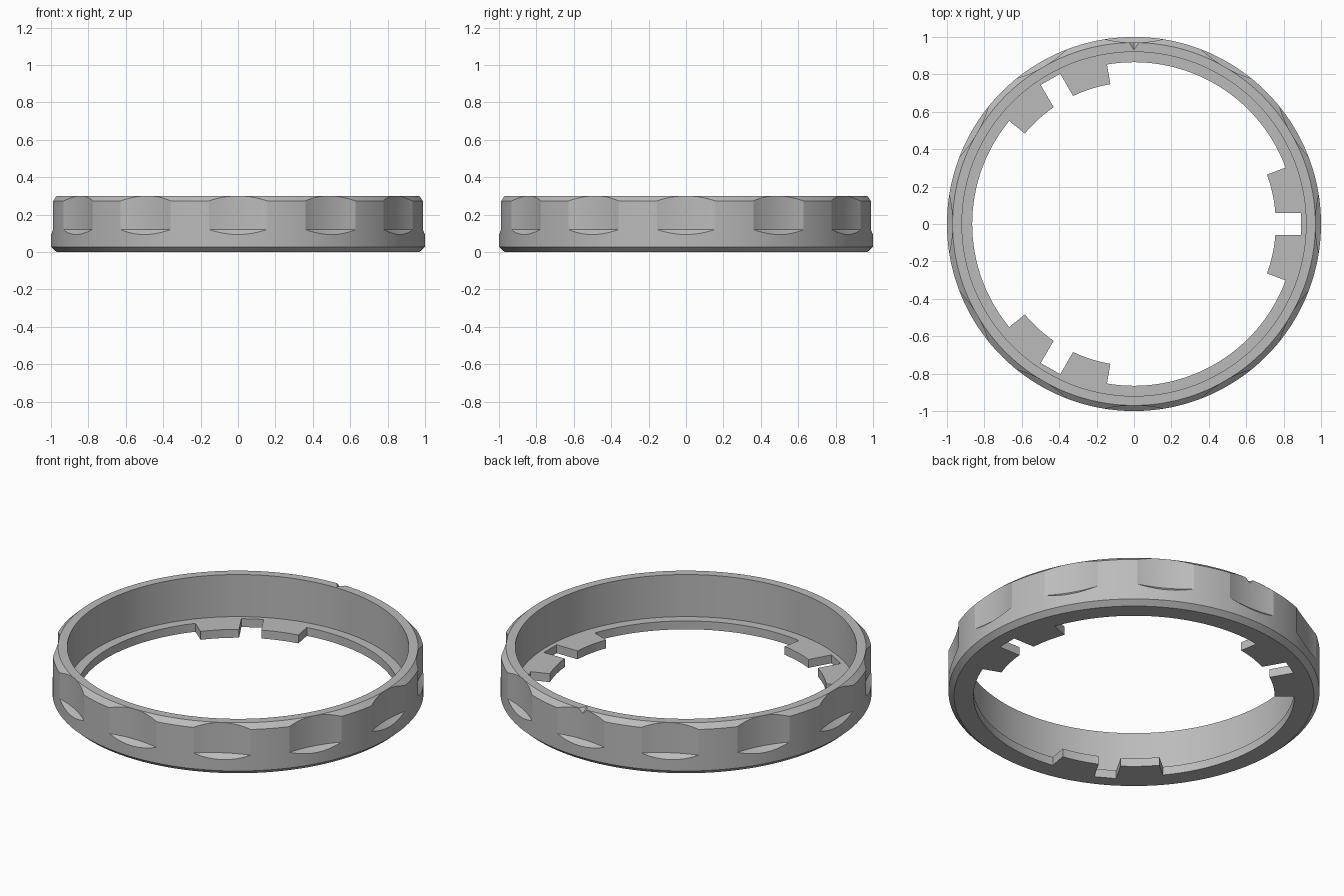
import bpy
import bmesh
from math import radians, cos, sin, tau
from mathutils import Matrix, Vector

cube = bpy.data.objects.get("Cube")
if cube:
    bpy.data.objects.remove(cube)

SEGMENTS = 180

grey = bpy.data.materials.new("satin grey")
grey.use_nodes = True
grey.diffuse_color = (0.5, 0.5, 0.5, 1)
grey.node_tree.nodes["Principled BSDF"].inputs["Base Color"].default_value = grey.diffuse_color


def loft(bm, rings, turn=0.0, closed=False):
    """Skin a stack of equal-length loops; cap the ends unless it closes on itself."""
    spin = Matrix.Rotation(turn, 4, "Z")
    loops = [[bm.verts.new(spin @ Vector(p)) for p in ring] for ring in rings]
    count = len(loops[0])
    for k in range(len(loops) if closed else len(loops) - 1):
        low, high = loops[k], loops[(k + 1) % len(loops)]
        for i in range(count):
            j = (i + 1) % count
            bm.faces.new((low[i], low[j], high[j], high[i]))
    if not closed:
        bm.faces.new(list(reversed(loops[0])))
        bm.faces.new(loops[-1])


def arc(radius, start, end, steps, z):
    angles = [radians(start + (end - start) * i / steps) for i in range(steps + 1)]
    return [(radius * cos(a), radius * sin(a), z) for a in angles]


def make_object(name, bm):
    bmesh.ops.recalc_face_normals(bm, faces=bm.faces)
    mesh = bpy.data.meshes.new(name)
    bm.to_mesh(mesh)
    bm.free()
    mesh.materials.append(grey)
    obj = bpy.data.objects.new(name, mesh)
    bpy.context.collection.objects.link(obj)
    return obj


# Ring body: lathed wall with chamfered rims and a thin inner lip
profile = [(0.758, 0), (0.97, 0), (1, 0.027), (1, 0.273), (0.97, 0.3),
           (0.92, 0.3), (0.92, 0.05), (0.758, 0.05)]
bm = bmesh.new()
loft(bm, [[(r * cos(tau * i / SEGMENTS), r * sin(tau * i / SEGMENTS), z)
           for i in range(SEGMENTS)] for r, z in profile], closed=True)
ring = make_object("grip_ring", bm)

cuts = bmesh.new()

# Twelve concave finger scallops with a sloped floor
CENTRE, RADIUS = 1.646, 0.676
for n in range(12):
    rings = []
    for z, r in ((0.07, RADIUS - 0.056), (0.12, RADIUS), (0.4, RADIUS)):
        curve = [(CENTRE + x, y, z) for x, y, z in arc(r, 164, 196, 20, z)]
        ends = [(1.1, curve[-1][1], z), (1.1, curve[0][1], z)]
        rings.append(curve + ends)
    loft(cuts, rings, radians(30 * n))

# Lip trimmed back between three bayonet tabs, each split by a square slot
for n in range(3):
    turn = radians(120 * n)
    loft(cuts, [arc(0.865, 20.4, 99.6, 40, z) + arc(0.6, 99.6, 20.4, 40, z)
                for z in (-0.1, 0.4)], turn)
    loft(cuts, [[(0.65, -0.06, z), (0.893, -0.06, z), (0.893, 0.06, z), (0.65, 0.06, z)]
                for z in (-0.1, 0.4)], turn)
cutter = make_object("ring_cutter", cuts)

# Small V-shaped index notch in the back rim
bm = bmesh.new()
tip, keel, left, right = [bm.verts.new(p) for p in (
    (0, 0.93, 0.3), (0, 1.02, 0.24), (0.12, 1.02, 0.36), (-0.12, 1.02, 0.36))]
for face in ((tip, keel, left), (tip, right, keel), (tip, left, right), (keel, right, left)):
    bm.faces.new(face)
notch = make_object("notch_cutter", bm)

bpy.ops.object.select_all(action="DESELECT")
bpy.context.view_layer.objects.active = ring
ring.select_set(True)
for tool in (cutter, notch):
    tool.hide_render = True
    cut = ring.modifiers.new("cut", "BOOLEAN")
    cut.operation = "DIFFERENCE"
    cut.solver = "EXACT"
    cut.object = tool
    bpy.ops.object.modifier_apply(modifier=cut.name)
    bpy.data.objects.remove(tool)

bpy.ops.object.shade_smooth_by_angle(angle=radians(12))
